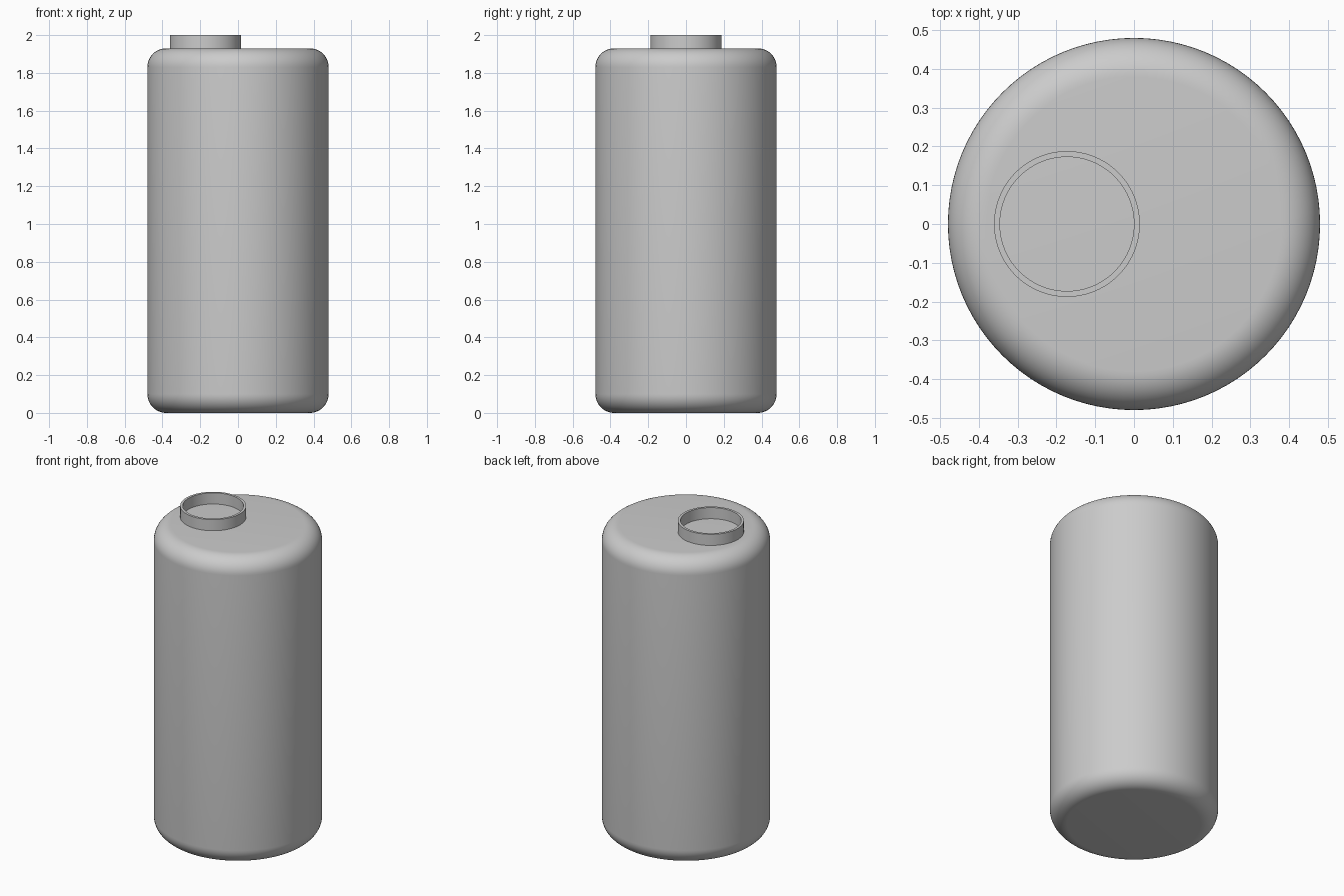
import bpy, math

cube = bpy.data.objects.get("Cube")
if cube:
    bpy.data.objects.remove(cube, do_unlink=True)

grey = bpy.data.materials.new("plain_grey")
grey.use_nodes = True
colour = (0.6, 0.6, 0.6, 1)
grey.diffuse_color = colour
grey.node_tree.nodes["Principled BSDF"].inputs["Base Color"].default_value = colour

RADIUS, HEIGHT, FILLET = 0.48, 1.93, 0.1
TOP, STEPS, SIDES = 2.0, 12, 96


def lathe(name, profile, centre, closed=False):
    """Revolve an (r, z) profile, listed bottom-outside-top, around a vertical axis."""
    verts, faces = [], []
    for r, z in profile:
        for i in range(SIDES):
            a = math.tau * i / SIDES
            verts.append((r * math.cos(a), r * math.sin(a), z))
    n = len(profile)
    for k in range(n if closed else n - 1):
        for i in range(SIDES):
            j, m = (i + 1) % SIDES, (k + 1) % n
            faces.append((k * SIDES + i, k * SIDES + j, m * SIDES + j, m * SIDES + i))
    if not closed:
        faces.append(tuple(reversed(range(SIDES))))
        faces.append(tuple(range((n - 1) * SIDES, n * SIDES)))
    mesh = bpy.data.meshes.new(name)
    mesh.from_pydata(verts, [], faces)
    mesh.materials.append(grey)
    obj = bpy.data.objects.new(name, mesh)
    obj.location = centre
    bpy.context.collection.objects.link(obj)
    bpy.ops.object.select_all(action="DESELECT")
    obj.select_set(True)
    bpy.context.view_layer.objects.active = obj
    bpy.ops.object.shade_smooth_by_angle(angle=math.radians(30))
    return obj


# Tank body with rounded bottom and top edges
arc = [math.pi / 2 * i / STEPS for i in range(STEPS + 1)]
inner = RADIUS - FILLET
bottom = [(inner + FILLET * math.sin(a), FILLET - FILLET * math.cos(a)) for a in arc]
top = [(inner + FILLET * math.cos(a), HEIGHT - FILLET + FILLET * math.sin(a)) for a in arc]
lathe("tank_body", bottom + top, (0, 0, 0))

# Open filler neck, set off-centre on the flat top
lathe("filler_neck",
      [(0.173, HEIGHT - 0.01), (0.188, HEIGHT - 0.01), (0.188, TOP), (0.173, TOP)],
      (-0.173, 0, 0), closed=True)
